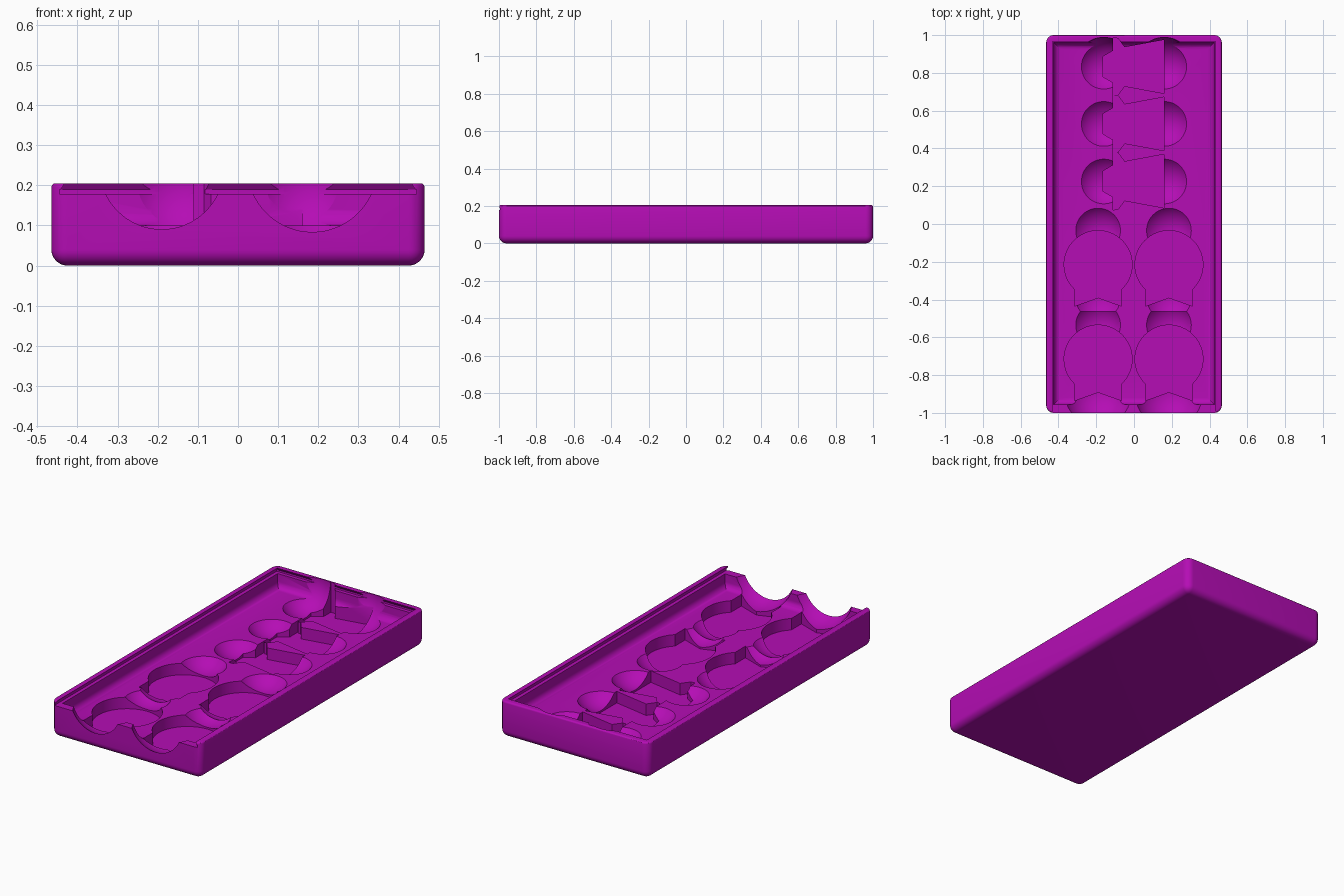
import bpy, bmesh, math
from mathutils import Matrix

old = bpy.data.objects.get("Cube")
if old:
    bpy.data.objects.remove(old, do_unlink=True)

magenta = bpy.data.materials.new("magenta plastic")
magenta.use_nodes = True
colour = (0.46, 0.004, 0.46, 1)
magenta.diffuse_color = colour
magenta.node_tree.nodes["Principled BSDF"].inputs["Base Color"].default_value = colour


def make_object(name, bm):
    bmesh.ops.recalc_face_normals(bm, faces=bm.faces)
    mesh = bpy.data.meshes.new(name)
    bm.to_mesh(mesh)
    bm.free()
    mesh.materials.append(magenta)
    obj = bpy.data.objects.new(name, mesh)
    bpy.context.collection.objects.link(obj)
    return obj


def box(x0, x1, y0, y1, z0, z1):
    bm = bmesh.new()
    bmesh.ops.create_cube(bm, size=1)
    for v in bm.verts:
        v.co.x = x1 if v.co.x > 0 else x0
        v.co.y = y1 if v.co.y > 0 else y0
        v.co.z = z1 if v.co.z > 0 else z0
    return bm


def bevel(bm, rule, radius, segments):
    edges = [e for e in bm.edges if rule(*(v.co for v in e.verts))]
    bmesh.ops.bevel(bm, geom=edges, offset=radius, segments=segments,
                    profile=0.5, affect='EDGES', clamp_overlap=True)


def prism(points, z0, z1):
    bm = bmesh.new()
    face = bm.faces.new([bm.verts.new((x, y, z0)) for x, y in points])
    grown = bmesh.ops.extrude_face_region(bm, geom=[face])["geom"]
    for v in grown:
        if isinstance(v, bmesh.types.BMVert):
            v.co.z = z1
    return bm


def sphere(x, y, z, radius):
    bm = bmesh.new()
    bmesh.ops.create_uvsphere(bm, u_segments=64, v_segments=32, radius=radius,
                              matrix=Matrix.Translation((x, y, z)))
    return bm


def carve(body, bm):
    cutter = make_object("cutter", bm)
    cutter.hide_render = True
    mod = body.modifiers.new("carve", 'BOOLEAN')
    mod.operation = 'DIFFERENCE'
    mod.solver = 'EXACT'
    mod.object = cutter
    bpy.ops.object.modifier_apply(modifier=mod.name)
    bpy.data.objects.remove(cutter, do_unlink=True)


# Tray body: large rounding on the base and corners, slight on the rim
H = 0.205
bm = box(-0.465, 0.465, -1, 1, 0, H)
bevel(bm, lambda a, b: min(a.z, b.z) < 0.01, 0.04, 8)
bevel(bm, lambda a, b: a.z > H - 0.01 and b.z > H - 0.01, 0.01, 3)
tray = make_object("storage_tray", bm)
bpy.context.view_layer.objects.active = tray
tray.select_set(True)

# Main recess with a filleted floor
FLOOR = 0.10
bm = box(-0.425, 0.425, -0.955, 0.96, FLOOR, 0.3)
bevel(bm, lambda a, b: max(a.z, b.z) < FLOOR + 0.01, 0.035, 6)
carve(tray, bm)

# Sliding lid channel, open at the front and undercut on the other sides
carve(tray, box(-0.445, 0.445, -1.1, 0.98, 0.178, 0.19))
bm = box(-0.445, 0.445, -1.1, 0.98, 0.184, 0.22)
for v in bm.verts:
    if v.co.z > 0.2:
        v.co.x *= 0.95
        v.co.y = min(v.co.y, 0.955)
carve(tray, bm)

# Finger scoops beside the pockets
for y in (0.225, 0.53, 0.833):
    for x in (-0.16, 0.16):
        carve(tray, sphere(x, y, 0.2, 0.155))
for x in (-0.19, 0.185):
    for y in (-0.035, -0.535):
        carve(tray, sphere(x, y, 0.2, 0.155))
    carve(tray, sphere(x, -0.39, 0.2, 0.155))
    carve(tray, sphere(x, -0.89 if x < 0 else -0.90, 0.245, 0.19))

# Three sideways piece pockets, mirrored about their long axis
POCKET = 0.035
half = [(0.16, 0.142), (-0.05, 0.103), (-0.085, 0.15), (-0.11, 0.152),
        (-0.11, 0.085), (-0.165, 0.053)]
for cy in (0.227, 0.53, 0.833):
    outline = half + [(x, -y) for x, y in reversed(half)]
    carve(tray, prism([(x, cy + y) for x, y in outline], POCKET, 0.3))

# Four round pockets with a straight neck and a notched end
R, NECK = 0.18, 0.125
a = math.asin(NECK / R)
for cx in (-0.19, 0.185):
    for cy in (-0.215, -0.715):
        pts = []
        for i in range(49):
            t = -math.pi / 2 + a + (2 * math.pi - 2 * a) * i / 48
            pts.append((cx + R * math.cos(t), cy + R * math.sin(t)))
        pts += [(cx - NECK, cy - 0.22), (cx, cy - 0.175), (cx + NECK, cy - 0.22)]
        carve(tray, prism(pts, POCKET, 0.3))

bpy.ops.object.shade_smooth_by_angle(angle=math.radians(30))
